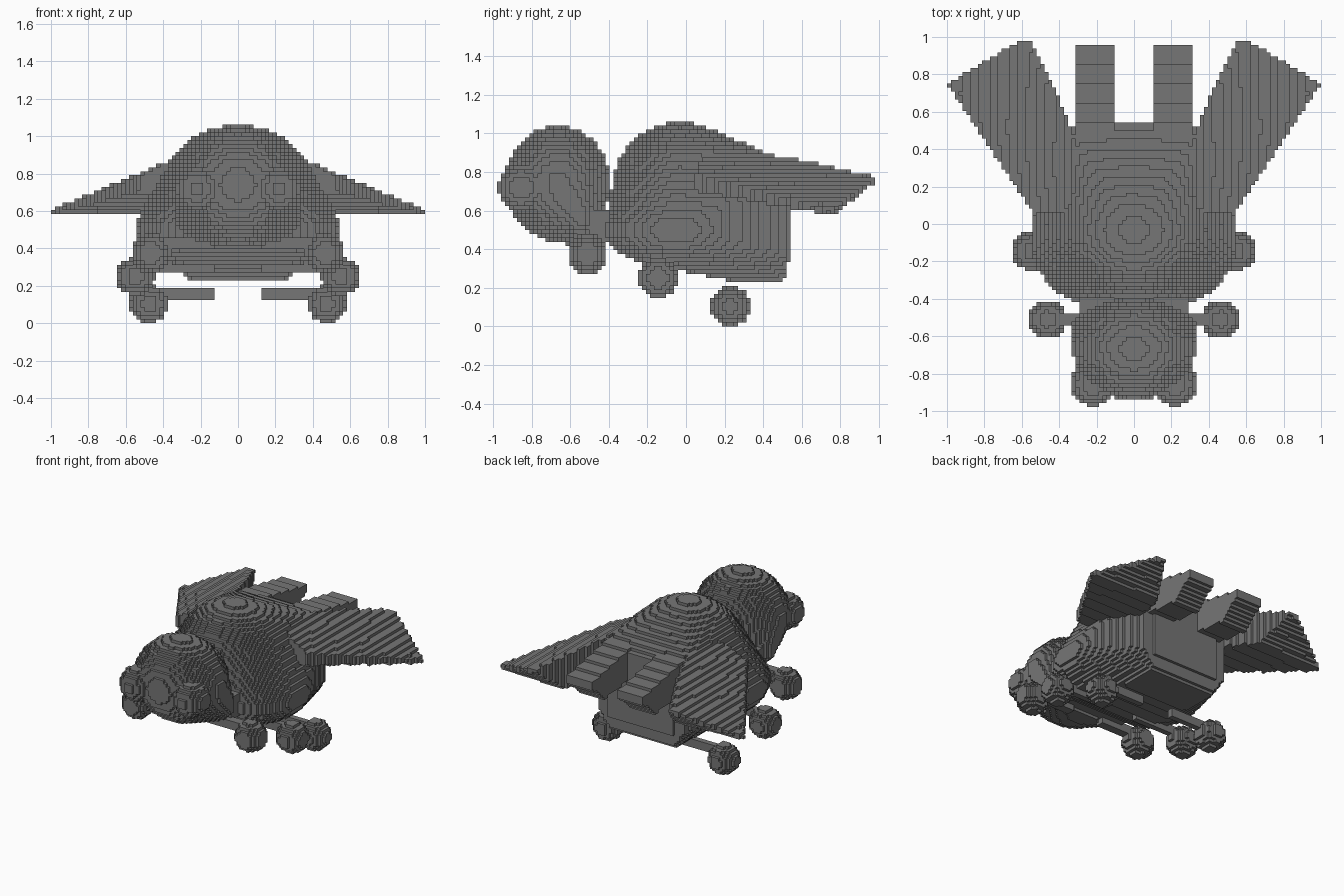
import bpy, bmesh, math
from mathutils import Vector
from mathutils.bvhtree import BVHTree

H = 2 / 96  # block size

cube = bpy.data.objects.get("Cube")
if cube:
    bpy.data.objects.remove(cube, do_unlink=True)

grey = bpy.data.materials.new("plain_grey")
grey.use_nodes = True
colour = (0.18, 0.18, 0.18, 1)
grey.diffuse_color = colour
grey.node_tree.nodes["Principled BSDF"].inputs["Base Color"].default_value = colour


def ball(centre, radii):
    """Points of an ellipsoid."""
    bm = bmesh.new()
    bmesh.ops.create_icosphere(bm, subdivisions=4, radius=1)
    points = [Vector(centre) + Vector(a * b for a, b in zip(v.co, radii)) for v in bm.verts]
    bm.free()
    return points


def box(low, high):
    return [Vector((x, y, z)) for x in (low[0], high[0])
            for y in (low[1], high[1]) for z in (low[2], high[2])]


def mirrored(points):
    return [Vector((-p.x, p.y, p.z)) for p in points]


def blocks(points):
    """Grid cells inside the convex hull of the points, column by column."""
    bm = bmesh.new()
    for p in points:
        bm.verts.new(p)
    bmesh.ops.convex_hull(bm, input=bm.verts[:])
    tree = BVHTree.FromBMesh(bm)
    bm.free()
    lo = [math.floor(min(p[k] for p in points) / H) for k in range(2)]
    hi = [math.ceil(max(p[k] for p in points) / H) for k in range(2)]
    cells = set()
    for i in range(lo[0], hi[0]):
        for j in range(lo[1], hi[1]):
            x, y = (i + 0.5) * H, (j + 0.5) * H
            under = tree.ray_cast(Vector((x, y, -1)), Vector((0, 0, 1)))[0]
            over = tree.ray_cast(Vector((x, y, 3)), Vector((0, 0, -1)))[0]
            if under and over:
                for k in range(round(under.z / H), round(over.z / H)):
                    cells.add((i, j, k))
    return cells


parts = {}


def add_pair(name, points):
    parts["left_" + name] = points
    parts["right_" + name] = mirrored(points)


# Body: a broad dome and two flanks drawn back to a rounded tail end
flank = ball((0.27, -0.05, 0.5), (0.28, 0.37, 0.2))
parts["body"] = (ball((0, -0.03, 0.72), (0.4, 0.35, 0.34)) + flank + mirrored(flank)
                 + box((-0.25, 0.27, 0.23), (0.25, 0.5, 0.5))
                 + box((-0.3, 0.3, 0.3), (0.3, 0.53, 0.62))
                 + box((-0.35, 0.3, 0.36), (0.35, 0.51, 0.85))
                 + box((-0.1, 0.4, 0.5), (0.1, 0.54, 0.85)))

# Head, neck and eyes
parts["head"] = (ball((0, -0.665, 0.74), (0.33, 0.275, 0.3))
                 + ball((0, -0.54, 0.56), (0.34, 0.09, 0.15)))
parts["neck"] = box((-0.29, -0.5, 0.44), (0.29, -0.35, 0.61))
add_pair("eye", ball((0.22, -0.855, 0.72), (0.12, 0.12, 0.12)))

# Wings: solid wedges, thick inside, thin at the outer edge, slanted at the end
wing = []
for x, y, low, high in ((0.53, 0.05, 0.7, 0.79), (1.0, 0.75, 0.58, 0.605),
                        (0.62, 0.975, 0.74, 0.76), (0.55, 0.975, 0.75, 0.775),
                        (0.45, 0.77, 0.58, 0.82), (0.36, 0.58, 0.63, 0.87),
                        (0.2, 0.1, 0.7, 0.94)):
    wing += [Vector((x, y, low)), Vector((x, y, high))]
add_pair("wing", wing)

# Tail feathers: sloping bars with a slanted end
feather = [Vector((x, y, z)) for x in (0.104, 0.31)
           for y, z in ((0.35, 0.9), (0.968, 0.78), (0.968, 0.75), (0.8, 0.61), (0.35, 0.67))]
add_pair("tail_feather", feather)

# Three pairs of feet, each on a straight leg
for name, x, y, z in (("front", 0.465, -0.51, 0.375),
                      ("middle", 0.55, -0.145, 0.25),
                      ("rear", 0.475, 0.23, 0.104)):
    add_pair(name + "_foot", ball((x, y, z), (0.104, 0.104, 0.104)))
    add_pair(name + "_leg", box((0.125, y - 0.03, z + 0.02), (x, y + 0.03, z + 0.083)))

# Give each cell to one part
taken = set()
owned = {}
for name, points in parts.items():
    owned[name] = blocks(points) - taken
    taken |= owned[name]

# Outer faces only
SIDES = []
for axis in range(3):
    for sign in (1, -1):
        step = [0, 0, 0]
        step[axis] = sign
        u, v = (axis + 1) % 3, (axis + 2) % 3
        ring = []
        for a, b in ((0, 0), (1, 0), (1, 1), (0, 1))[::sign]:
            corner = [0, 0, 0]
            corner[axis], corner[u], corner[v] = int(sign > 0), a, b
            ring.append(corner)
        SIDES.append((step, ring))

for name, cells in owned.items():
    index, faces = {}, []
    for c in sorted(cells):
        for step, ring in SIDES:
            if tuple(a + b for a, b in zip(c, step)) in taken:
                continue
            faces.append([index.setdefault(tuple(a + b for a, b in zip(c, r)), len(index))
                          for r in ring])
    if not faces:
        continue
    mesh = bpy.data.meshes.new(name)
    mesh.from_pydata([Vector(p) * H for p in index], [], faces)
    mesh.materials.append(grey)
    bpy.context.collection.objects.link(bpy.data.objects.new(name, mesh))
